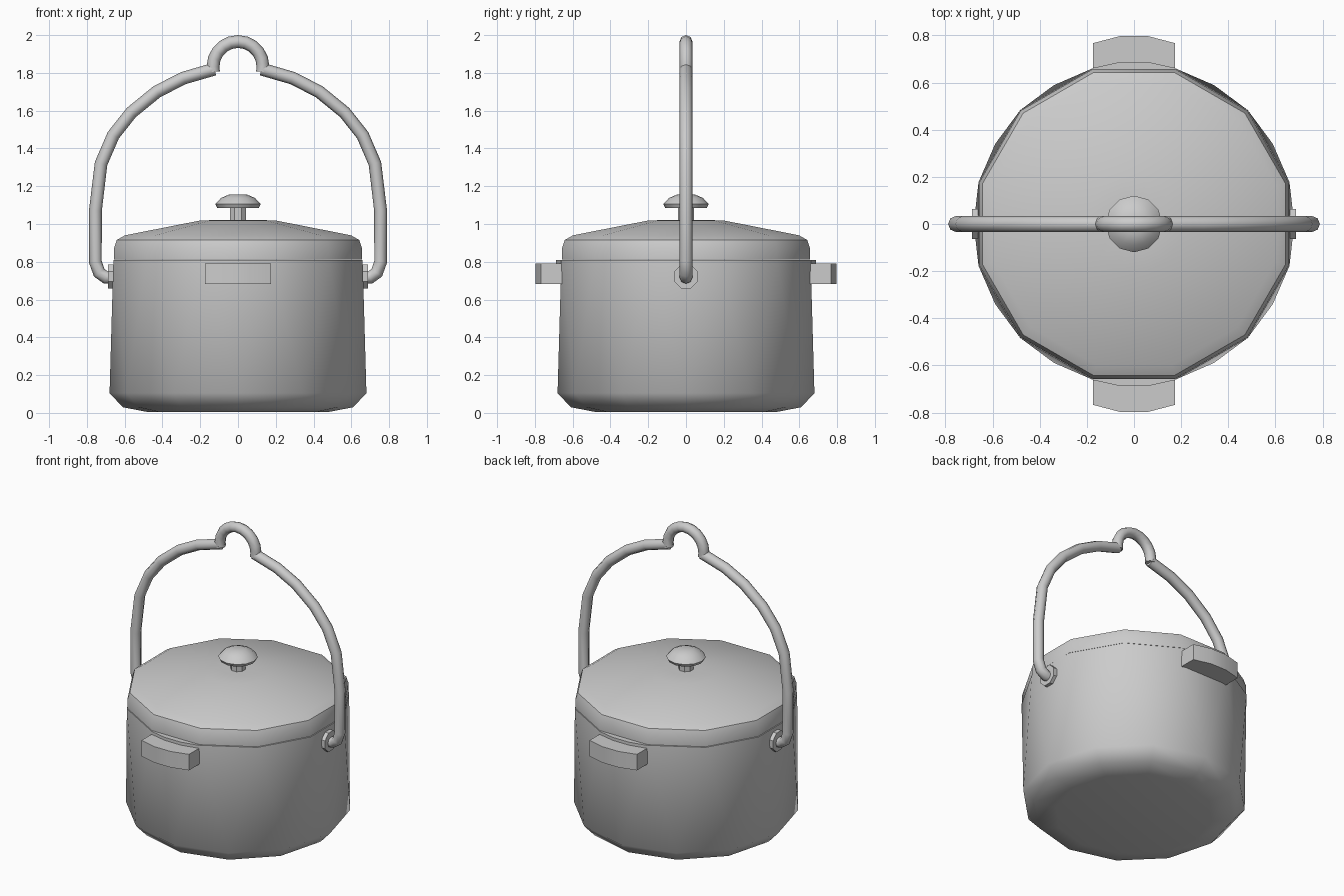
import bpy, math

if "Cube" in bpy.data.objects:
    bpy.data.objects.remove(bpy.data.objects["Cube"])


def make(name, verts, faces, smooth=40):
    me = bpy.data.meshes.new(name)
    me.from_pydata(verts, [], faces)
    ob = bpy.data.objects.new(name, me)
    bpy.context.collection.objects.link(ob)
    bpy.ops.object.select_all(action='DESELECT')
    ob.select_set(True)
    bpy.context.view_layer.objects.active = ob
    if smooth:
        bpy.ops.object.shade_smooth_by_angle(angle=math.radians(smooth))
    return ob


def lathe(name, profile, n, smooth=40):
    """Profile of (radius, height, turn in degrees), bottom to top, capped."""
    verts, faces = [], []
    for r, z, turn in profile:
        for i in range(n):
            a = 2 * math.pi * i / n + math.radians(turn)
            verts.append((r * math.cos(a), r * math.sin(a), z))
    for k in range(len(profile) - 1):
        for i in range(n):
            j = (i + 1) % n
            a, b, c, d = k * n + i, k * n + j, (k + 1) * n + j, (k + 1) * n + i
            faces += [(a, b, d), (b, c, d)]
    faces.append(tuple(reversed(range(n))))
    faces.append(tuple(range(len(verts) - n, len(verts))))
    return make(name, verts, faces, smooth)


def extrude(name, outline, z0, z1):
    n = len(outline)
    verts = [(x, y, z) for z in (z0, z1) for x, y in outline]
    faces = [tuple(reversed(range(n))), tuple(range(n, 2 * n))]
    faces += [(i, (i + 1) % n, n + (i + 1) % n, n + i) for i in range(n)]
    return make(name, verts, faces, 20)


def tube(name, path, radius):
    cu = bpy.data.curves.new(name, 'CURVE')
    cu.dimensions = '3D'
    cu.bevel_depth = radius
    cu.bevel_resolution = 2
    cu.use_fill_caps = True
    sp = cu.splines.new('POLY')
    sp.points.add(len(path) - 1)
    for p, (x, z) in zip(sp.points, path):
        p.co = (x, 0, z, 1)
    ob = bpy.data.objects.new(name, cu)
    bpy.context.collection.objects.link(ob)
    bpy.ops.object.select_all(action='DESELECT')
    ob.select_set(True)
    bpy.context.view_layer.objects.active = ob
    bpy.ops.object.convert(target='MESH')
    bpy.ops.object.shade_smooth_by_angle(angle=math.radians(50))


# Pot: the lower rings are turned half a step against the rim
lathe("pot_body", [(0.48, 0.005, 0), (0.61, 0.03, 0), (0.68, 0.105, 0),
                   (0.683, 0.81, 15)], 12, 60)

# Lid
lathe("lid", [(0.68, 0.813, 15), (0.68, 0.87, 15), (0.665, 0.915, 15),
              (0.62, 0.94, 15), (0.21, 1.018, 15), (0.1, 1.022, 15)], 12)

# Lid knob
lathe("knob_stem", [(0.046, 1.01, 22.5), (0.046, 1.10, 22.5)], 8, 20)
lathe("knob_cap", [(0.11, 1.086, 0), (0.12, 1.105, 0), (0.09, 1.138, 0),
                   (0.045, 1.157, 0)], 12, 50)

# Side grips with a lip above, front and back
for s, side in ((-1, "front"), (1, "back")):
    def arc(pts):
        return [(-s * x, s * y) for x, y in pts]
    extrude(side + "_grip", arc([(0.175, 0.63), (-0.175, 0.63), (-0.175, 0.767),
                                 (-0.06, 0.797), (0.06, 0.797), (0.175, 0.767)][::-1]),
            0.683, 0.79)
    extrude(side + "_lip", arc([(0.175, 0.63), (-0.175, 0.63), (-0.175, 0.662),
                                (-0.06, 0.687), (0.06, 0.687), (0.175, 0.662)][::-1]),
            0.79, 0.81)

# Bail: two arms with pivot bosses, and the hanging loop
arm = [(0.66, 0.717), (0.70, 0.717), (0.735, 0.742), (0.755, 0.80), (0.755, 1.07),
       (0.725, 1.32), (0.66, 1.47), (0.565, 1.59), (0.43, 1.70), (0.29, 1.772),
       (0.125, 1.82)]
for s, side in ((-1, "left"), (1, "right")):
    tube(side + "_bail_arm", [(s * x, z) for x, z in arm], 0.034)
    boss = lathe(side + "_pivot", [(0.068, -0.03, 22.5), (0.068, 0.03, 22.5)], 8, 20)
    boss.rotation_euler = (0, math.pi / 2, 0)
    boss.location = (s * 0.657, 0, 0.722)

loop = [(0.132 * math.cos(a), 1.834 + 0.132 * math.sin(a))
        for a in (math.pi * i / 10 for i in range(11))]
tube("hanging_loop", [(0.13, 1.806)] + loop + [(-0.13, 1.806)], 0.034)
